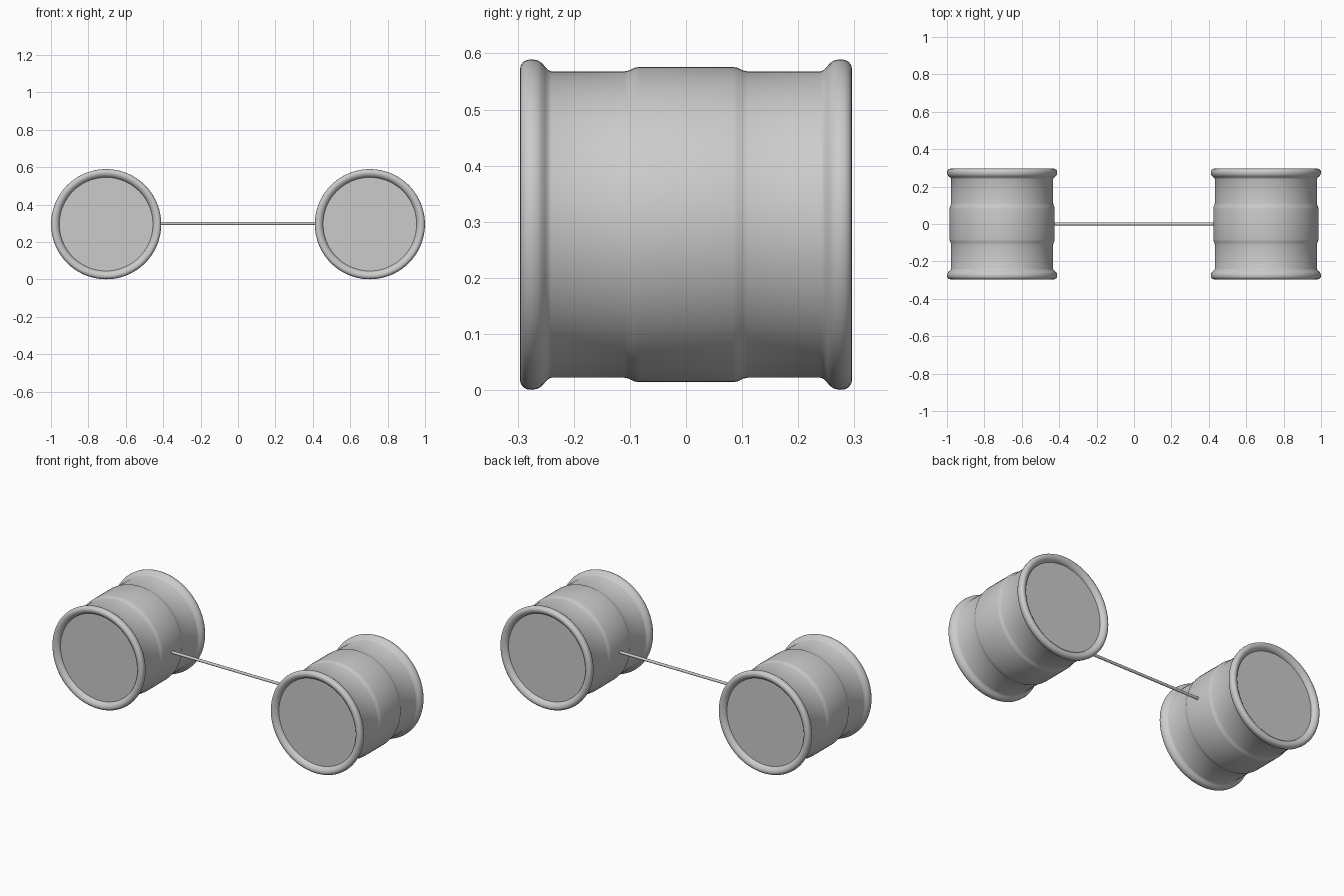
import bpy, bmesh, math
from mathutils import Matrix

cube = bpy.data.objects.get("Cube")
if cube:
    bpy.data.objects.remove(cube, do_unlink=True)

CENTRE_X, CENTRE_Z = 0.705, 0.295
SEGMENTS = 72

grey = bpy.data.materials.new("plain grey")
grey.use_nodes = True
colour = (0.6, 0.6, 0.6, 1)
grey.diffuse_color = colour
grey.node_tree.nodes["Principled BSDF"].inputs["Base Color"].default_value = colour


def finish(name, bm, location):
    """Turn a bmesh into a smooth shaded object."""
    bmesh.ops.recalc_face_normals(bm, faces=bm.faces)
    mesh = bpy.data.meshes.new(name)
    bm.to_mesh(mesh)
    bm.free()
    mesh.materials.append(grey)
    obj = bpy.data.objects.new(name, mesh)
    obj.location = location
    bpy.context.collection.objects.link(obj)
    bpy.ops.object.select_all(action='DESELECT')
    obj.select_set(True)
    bpy.context.view_layer.objects.active = obj
    bpy.ops.object.shade_smooth_by_angle(angle=math.radians(40))
    return obj


# Half of the can profile as (radius, distance from the middle)
half = [(0.281, 0.083), (0.2795, 0.092), (0.2745, 0.102), (0.273, 0.11),
        (0.273, 0.240), (0.2755, 0.246), (0.281, 0.251), (0.288, 0.257),
        (0.2925, 0.264), (0.2945, 0.274), (0.2935, 0.283), (0.290, 0.290),
        (0.283, 0.295), (0.274, 0.296), (0.265, 0.293), (0.257, 0.287),
        (0.252, 0.280), (0.250, 0.272)]
profile = [(r, -y) for r, y in reversed(half)] + half


def make_can(name, x):
    bm = bmesh.new()
    rings = []
    for radius, y in profile:
        ring = []
        for i in range(SEGMENTS):
            a = math.tau * i / SEGMENTS
            ring.append(bm.verts.new((radius * math.cos(a), y, radius * math.sin(a))))
        rings.append(ring)
    # Wall with beaded rims and raised middle band
    for low, high in zip(rings, rings[1:]):
        for i in range(SEGMENTS):
            j = (i + 1) % SEGMENTS
            bm.faces.new((low[i], low[j], high[j], high[i]))
    # Flat recessed lids
    bm.faces.new(rings[0])
    bm.faces.new(rings[-1])
    return finish(name, bm, (x, 0, CENTRE_Z))


for side, sign in (("left", 1), ("right", -1)):
    make_can(side + "_can", sign * CENTRE_X)

# Taut string between the cans
bm = bmesh.new()
bmesh.ops.create_cone(bm, cap_ends=True, segments=16, radius1=0.008, radius2=0.008,
                      depth=0.87, matrix=Matrix.Rotation(math.pi / 2, 4, 'Y'))
finish("string", bm, (0, 0, CENTRE_Z + 0.003))
